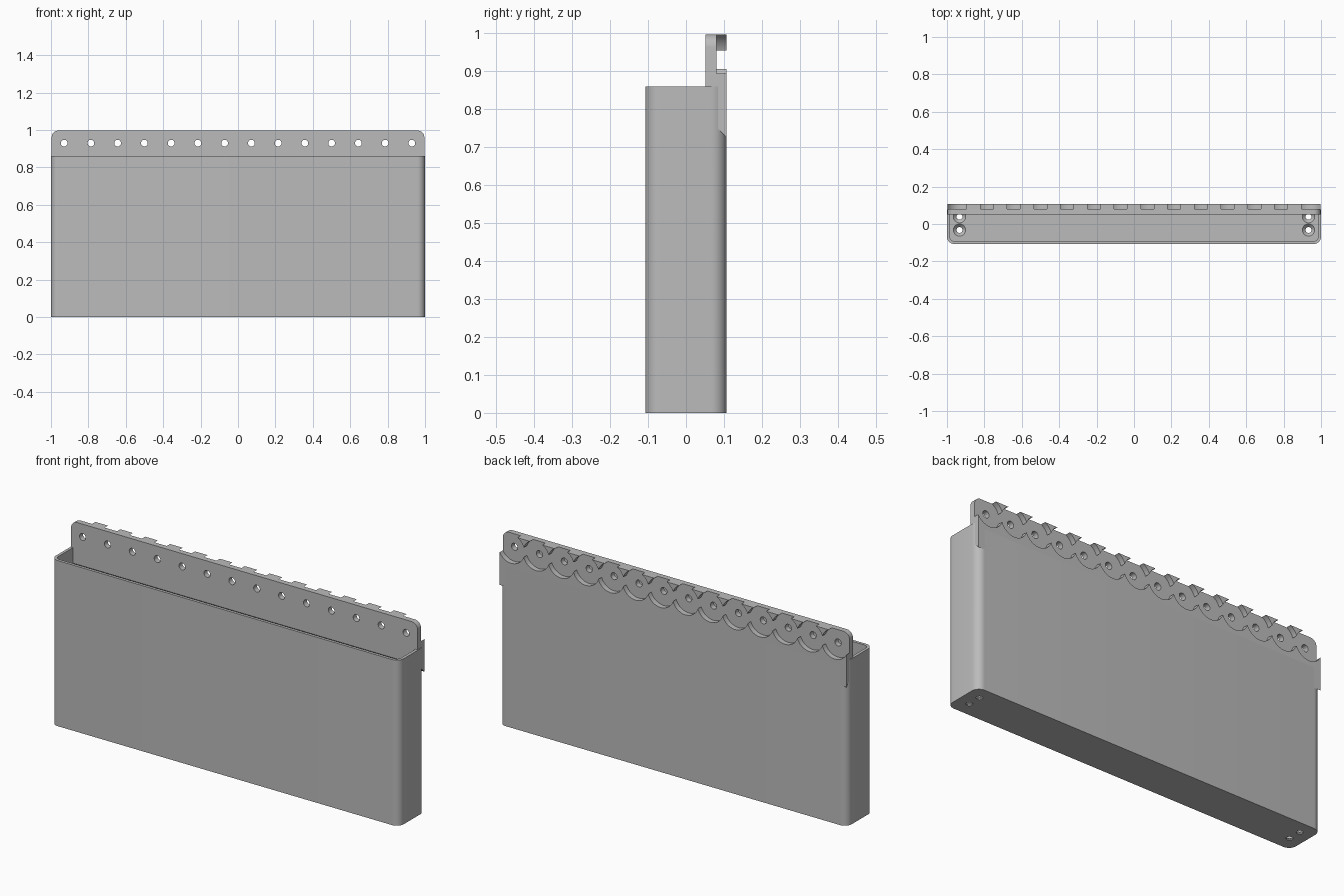
import bpy, bmesh
from math import pi, sin, cos, asin, acos, sqrt
from mathutils import Matrix, Vector

cube = bpy.data.objects.get("Cube")
if cube:
    bpy.data.objects.remove(cube, do_unlink=True)

grey = bpy.data.materials.new("mid grey")
grey.use_nodes = True
grey.diffuse_color = (0.5, 0.5, 0.5, 1)
grey.node_tree.nodes["Principled BSDF"].inputs["Base Color"].default_value = (0.5, 0.5, 0.5, 1)

COUNT, PITCH = 14, 0.143
HOLE_Z, POCKET_R = 0.93, 0.0757
BIN_TOP, TOP, JOIN = 0.86, 0.997, 0.83
BACK, MID, FRONT = 0.107, 0.08, 0.052     # depth of the mounting plate layers
HALF = 0.996
HOLES = [(i - (COUNT - 1) / 2) * PITCH for i in range(COUNT)]


def finish(name, bm, hidden=False):
    bmesh.ops.recalc_face_normals(bm, faces=bm.faces)
    mesh = bpy.data.meshes.new(name)
    bm.to_mesh(mesh)
    bm.free()
    mesh.materials.append(grey)
    ob = bpy.data.objects.new(name, mesh)
    bpy.context.collection.objects.link(ob)
    ob.hide_render = hidden
    return ob


def add_prism(bm, points, axis, start, end):
    """Extrude a flat outline along one axis."""
    place = {"x": lambda a, b: (start, a, b),
             "y": lambda a, b: (a, start, b),
             "z": lambda a, b: (a, b, start)}[axis]
    face = bm.faces.new([bm.verts.new(place(a, b)) for a, b in points])
    new = bmesh.ops.extrude_face_region(bm, geom=[face])["geom"]
    step = Vector([(end - start) * (axis == k) for k in "xyz"])
    bmesh.ops.translate(bm, vec=step, verts=[v for v in new if isinstance(v, bmesh.types.BMVert)])


def prism(name, points, axis, start, end, hidden=False):
    bm = bmesh.new()
    add_prism(bm, points, axis, start, end)
    return finish(name, bm, hidden)


def arc(cx, cy, r, a0, a1, n=10):
    return [(cx + r * cos(a0 + (a1 - a0) * i / n), cy + r * sin(a0 + (a1 - a0) * i / n))
            for i in range(n + 1)]


def rounded_rect(hx, hy, r):
    pts = []
    for k, (sx, sy) in enumerate([(1, 1), (-1, 1), (-1, -1), (1, -1)]):
        pts += arc(sx * (hx - r), sy * (hy - r), r, k * pi / 2, (k + 1) * pi / 2)
    return pts


def cut(ob, cutter):
    mod = ob.modifiers.new("cut", "BOOLEAN")
    mod.operation, mod.solver, mod.object = "DIFFERENCE", "EXACT", cutter
    bpy.context.view_layer.objects.active = ob
    bpy.ops.object.modifier_apply(modifier=mod.name)
    bpy.data.objects.remove(cutter, do_unlink=True)


def smooth(ob):
    bpy.ops.object.select_all(action="DESELECT")
    ob.select_set(True)
    bpy.context.view_layer.objects.active = ob
    bpy.ops.object.shade_smooth_by_angle(angle=pi / 6)


# Hollow bin with rounded corners
bin_body = prism("bin_body", rounded_rect(1, BACK, 0.04), "z", 0, BIN_TOP)
cut(bin_body, prism("cavity", rounded_rect(0.985, 0.092, 0.025), "z", 0.022, 1, True))

# Countersunk holes in the floor
bm = bmesh.new()
for x in (-0.933, 0.933):
    for y in (-0.032, 0.039):
        for r0, r1, z, depth in ((0.016, 0.016, 0, 0.1), (0.014, 0.036, 0.014, 0.022)):
            bmesh.ops.create_cone(bm, cap_ends=True, segments=24, radius1=r0, radius2=r1,
                                  depth=depth, matrix=Matrix.Translation((x, y, z)))
            if depth == 0.1:
                bmesh.ops.translate(bm, vec=(0, 0, -0.02), verts=bm.verts[-48:])
drills = finish("floor_drills", bm, True)
mod = bin_body.modifiers.new("cut", "BOOLEAN")
mod.operation, mod.solver, mod.use_self, mod.object = "DIFFERENCE", "EXACT", True, drills
bpy.context.view_layer.objects.active = bin_body
bpy.ops.object.modifier_apply(modifier=mod.name)
bpy.data.objects.remove(drills, do_unlink=True)

# Seat for the mounting plate in the back wall
cut(bin_body, prism("plate_seat", [(-HALF, JOIN), (HALF, JOIN), (HALF, 1), (-HALF, 1)],
                    "y", FRONT, 0.2, True))
smooth(bin_body)

# Upright plate with rounded top corners and a row of holes
R = 0.035
outline = [(-HALF, JOIN), (HALF, JOIN)]
outline += arc(HALF - R, TOP - R, R, 0, pi / 2) + arc(R - HALF, TOP - R, R, pi / 2, pi)
mounting_plate = prism("mounting_plate", outline, "y", FRONT, MID)
bm = bmesh.new()
for x in HOLES:
    add_prism(bm, arc(x, HOLE_Z, 0.018, 0, 2 * pi, 24)[:-1], "y", 0, 0.2)
cut(mounting_plate, finish("plate_drills", bm, True))
smooth(mounting_plate)

# Lower scalloped layer behind the plate
cusp = acos(PITCH / 2 / POCKET_R)
edge = acos((HALF - HOLES[-1]) / POCKET_R)
outline = [(HALF, JOIN), (-HALF, JOIN)]
for i, x in enumerate(HOLES):
    a0 = pi + (edge if i == 0 else cusp)
    a1 = 2 * pi - (edge if i == COUNT - 1 else cusp)
    outline += arc(x, HOLE_Z, POCKET_R, a0, a1, 20)[(0 if i == 0 else 1):]
smooth(prism("scalloped_ledge", outline, "y", MID, BACK))

# Upper teeth between the round pockets
top_angle = asin((TOP - HOLE_Z) / POCKET_R)
bm = bmesh.new()
for a, b in zip(HOLES, HOLES[1:]):
    left = arc(a, HOLE_Z, POCKET_R, top_angle, cusp, 8)
    right = arc(b, HOLE_Z, POCKET_R, pi - cusp, pi - top_angle, 8)
    add_prism(bm, left + right[1:], "y", MID, BACK)
smooth(finish("upper_teeth", bm))

# Sloped support under the plate
prism("plate_support", [(FRONT, JOIN), (FRONT, 0.78), (BACK, 0.725), (BACK, JOIN)],
      "x", -HALF, HALF)
